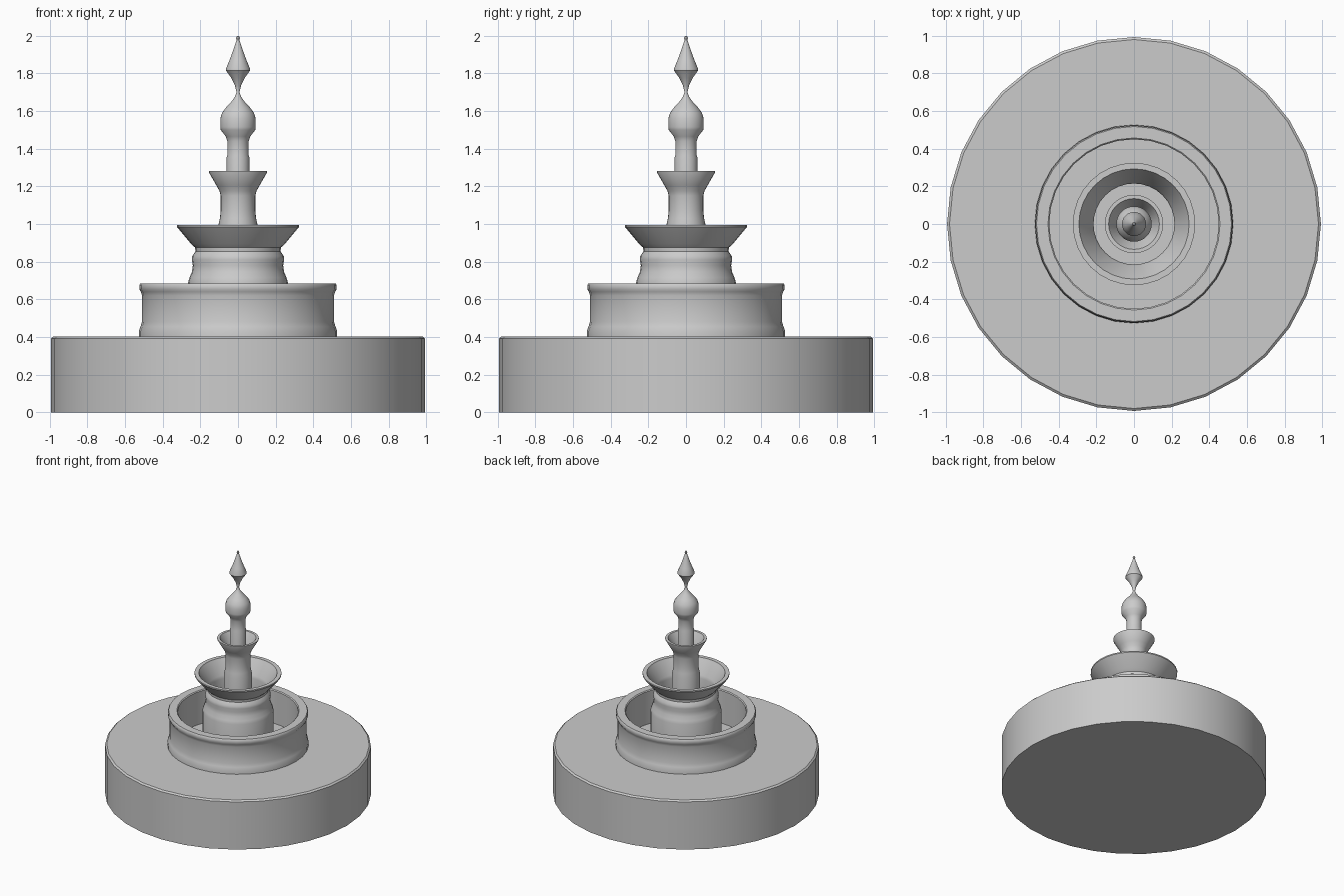
import bpy, bmesh, math

SEGMENTS = 32


def lathe(name, profile):
    """Revolve (radius, z) points around z; points at radius 0 become poles."""
    bm = bmesh.new()
    rings = []
    for r, z in profile:
        if r == 0:
            rings.append([bm.verts.new((0, 0, z))] * SEGMENTS)
        else:
            rings.append([bm.verts.new((r * math.cos(2 * math.pi * i / SEGMENTS),
                                        r * math.sin(2 * math.pi * i / SEGMENTS), z))
                          for i in range(SEGMENTS)])
    for a, b in zip(rings, rings[1:]):
        for i in range(SEGMENTS):
            j = (i + 1) % SEGMENTS
            bm.faces.new(list(dict.fromkeys((a[i], a[j], b[j], b[i]))))
    bmesh.ops.recalc_face_normals(bm, faces=bm.faces)
    mesh = bpy.data.meshes.new(name)
    bm.to_mesh(mesh)
    bm.free()
    obj = bpy.data.objects.new(name, mesh)
    bpy.context.collection.objects.link(obj)
    bpy.ops.object.select_all(action='DESELECT')
    obj.select_set(True)
    bpy.context.view_layer.objects.active = obj
    bpy.ops.object.shade_smooth_by_angle(angle=math.radians(35))
    return obj


# Wide round plinth
lathe("base", [(0, 0), (.993, 0), (.993, .392), (.98, .403), (0, .403)])

# Lowest open basin
lathe("lower_basin", [
    (0, .39), (.527, .39), (.527, .43), (.518, .455), (.51, .48), (.51, .62),
    (.516, .64), (.524, .652), (.524, .676), (.518, .685), (.457, .685),
    (.45, .678), (.45, .41), (0, .41)])

# Middle basin on its pedestal
lathe("middle_basin", [
    (0, .40), (.265, .40), (.265, .69), (.258, .715), (.245, .745), (.24, .78),
    (.245, .81), (.243, .83), (.226, .855), (.228, .875), (.25, .895),
    (.325, .985), (.325, .995), (.293, .995), (.288, .985), (.222, .885),
    (.215, .86), (.215, .72), (0, .72)])

# Small upper cup on its column
lathe("upper_cup", [
    (0, .71), (.105, .71), (.105, .99), (.096, 1.03), (.092, 1.07), (.092, 1.15),
    (.098, 1.175), (.115, 1.205), (.155, 1.275), (.155, 1.282), (.135, 1.282),
    (.09, 1.20), (.08, 1.17), (.08, 1.08), (0, 1.08)])

# Turned finial with bulb and spear tip
lathe("finial", [
    (0, 1.07), (.06, 1.07), (.06, 1.355), (.057, 1.365), (.057, 1.44),
    (.065, 1.465), (.092, 1.5), (.094, 1.515), (.094, 1.56), (.085, 1.59),
    (.063, 1.62), (.035, 1.65), (.017, 1.675), (.008, 1.70), (.016, 1.735),
    (.035, 1.775), (.064, 1.815), (.064, 1.825), (.045, 1.87), (.025, 1.925),
    (.007, 1.978), (.01, 1.988), (.006, 1.997), (0, 2.0)])
